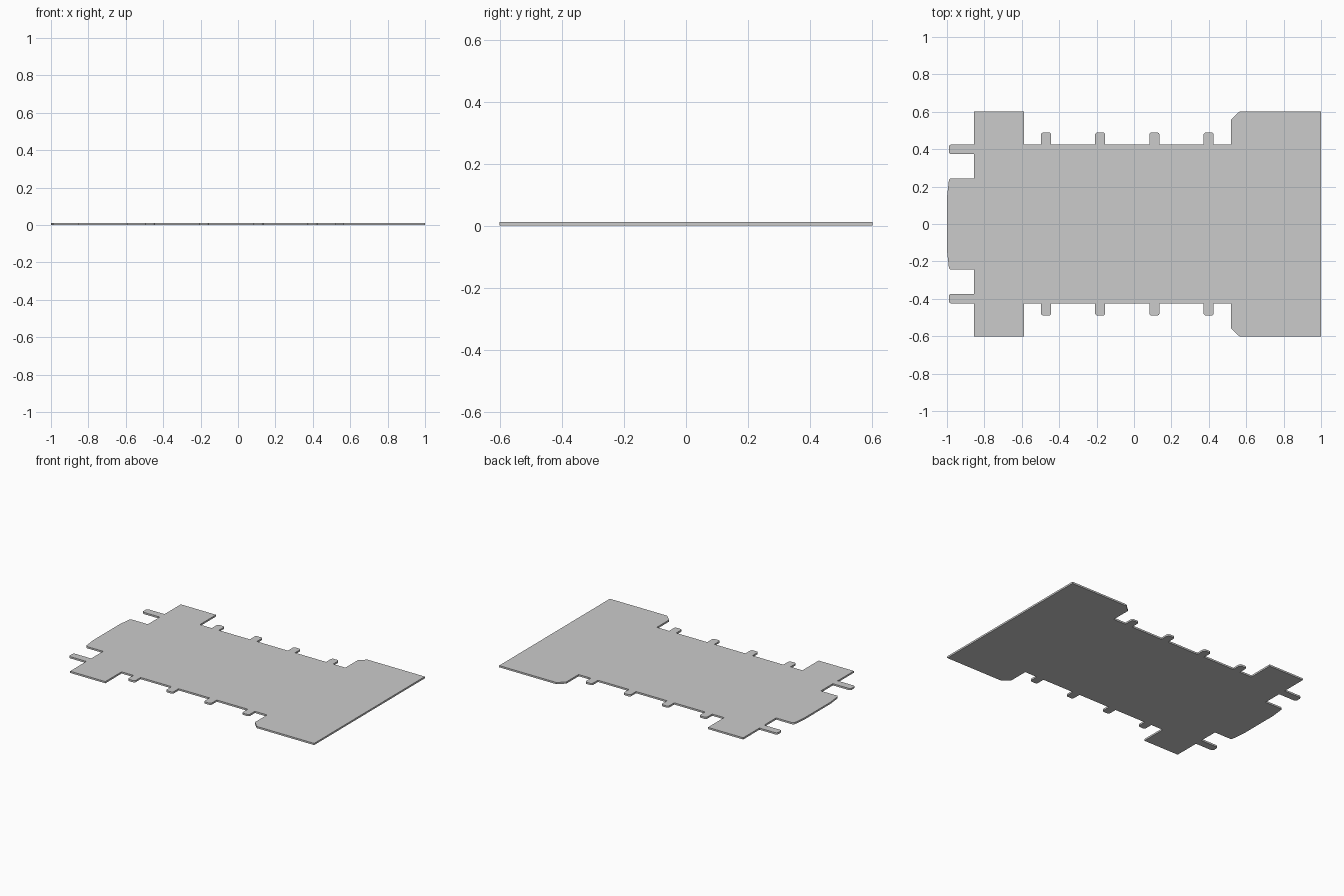
import bpy, bmesh, math

if "Cube" in bpy.data.objects:
    bpy.data.objects.remove(bpy.data.objects["Cube"])

THICK = 0.012


def arc(cx, cy, r, a0, a1, n=4):
    """Points on an arc, angles in degrees."""
    return [(cx + r * math.cos(math.radians(a0 + (a1 - a0) * i / n)),
             cy + r * math.sin(math.radians(a0 + (a1 - a0) * i / n)))
            for i in range(n + 1)]


def side_tab(cx, base=0.425, tip=0.49, w=0.027, r=0.014):
    """Small rounded tab on the long edge, left to right."""
    return ([(cx - w, base)] + arc(cx - w + r, tip - r, r, 180, 90)
            + arc(cx + w - r, tip - r, r, 90, 0) + [(cx + w, base)])


# upper half of the outline, from the left end round to the right end
half = [(-1, 0.0), (-1, 0.14), (-0.997, 0.17), (-0.99, 0.23)]
half += arc(-0.978, 0.231, 0.012, 180, 90)
half += [(-0.856, 0.243), (-0.856, 0.373)]
# end peg
half += arc(-0.976, 0.387, 0.014, 270, 180) + arc(-0.976, 0.411, 0.014, 180, 90)
# left wing
half += [(-0.856, 0.425), (-0.856, 0.601), (-0.588, 0.601), (-0.588, 0.425)]
# row of edge tabs
for cx in (-0.47, -0.181, 0.109, 0.399):
    half += side_tab(cx)
# right wing with a clipped corner
half += [(0.519, 0.425), (0.519, 0.559), (0.529, 0.567), (0.553, 0.591),
         (0.564, 0.601), (1, 0.601)]

outline = half + [(x, -y) for x, y in reversed(half) if y > 0]

# flat plate extruded from the outline
bm = bmesh.new()
face = bm.faces.new([bm.verts.new((x, y, 0)) for x, y in outline])
res = bmesh.ops.extrude_face_region(bm, geom=[face], use_keep_orig=True)
top = [v for v in res["geom"] if isinstance(v, bmesh.types.BMVert)]
bmesh.ops.translate(bm, verts=top, vec=(0, 0, THICK))
bmesh.ops.recalc_face_normals(bm, faces=bm.faces)
bmesh.ops.triangulate(bm, faces=[f for f in bm.faces if len(f.verts) > 4])
mesh = bpy.data.meshes.new("flat_plate")
bm.to_mesh(mesh)
bm.free()
bpy.context.collection.objects.link(bpy.data.objects.new("flat_plate", mesh))
